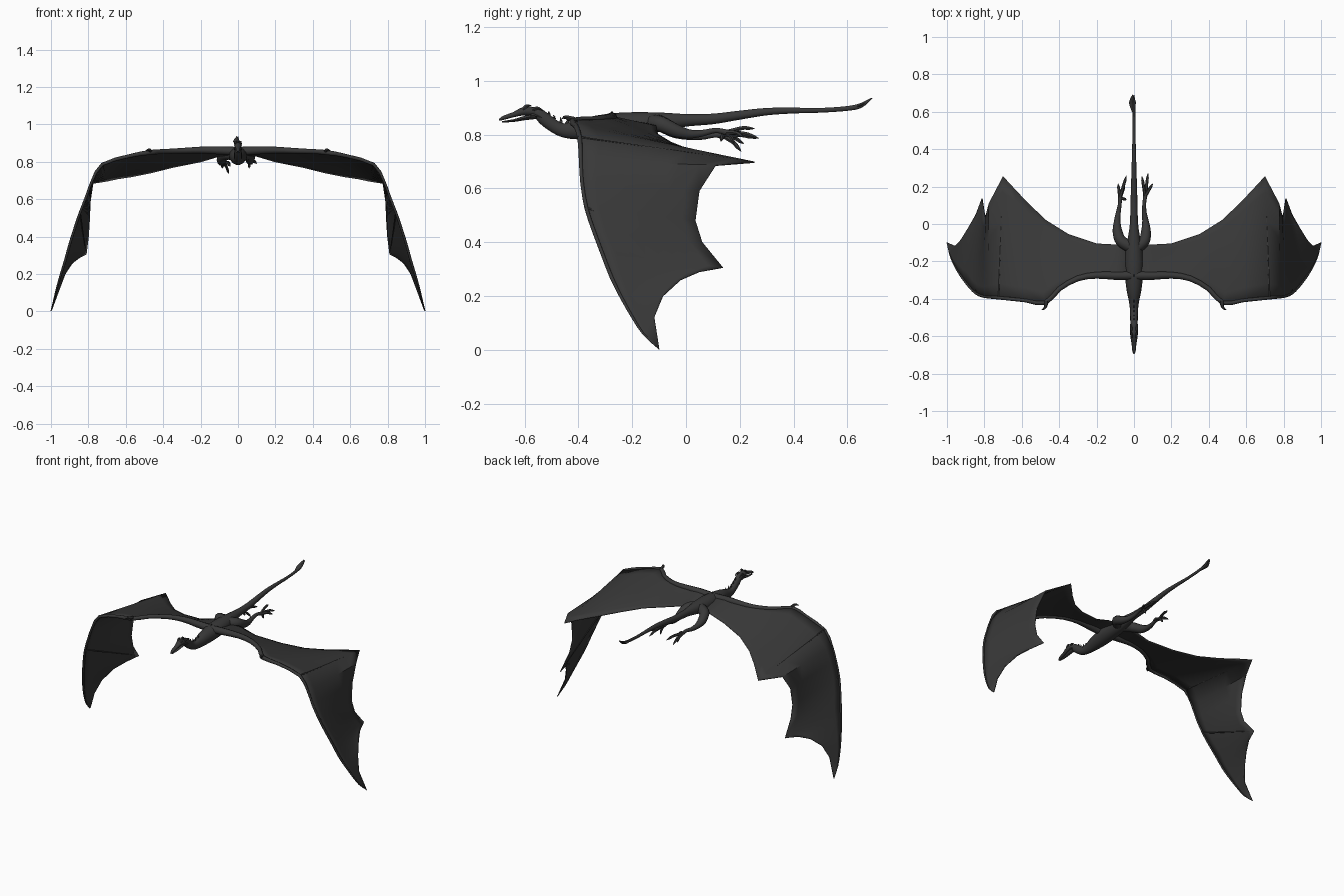
import bpy, bmesh, math
from mathutils import Vector

hide = bpy.data.materials.new("charcoal hide")
hide.diffuse_color = (0.04, 0.04, 0.04, 1)


def finish(name, bm, angle=50):
    bmesh.ops.recalc_face_normals(bm, faces=bm.faces)
    me = bpy.data.meshes.new(name)
    bm.to_mesh(me)
    bm.free()
    me.materials.append(hide)
    ob = bpy.data.objects.new(name, me)
    bpy.context.collection.objects.link(ob)
    bpy.ops.object.select_all(action='DESELECT')
    ob.select_set(True)
    bpy.context.view_layer.objects.active = ob
    bpy.ops.object.shade_smooth_by_angle(angle=math.radians(angle))
    return ob


def spline(pts, steps):
    """Catmull-Rom through points of any dimension."""
    p = [pts[0]] + list(pts) + [pts[-1]]
    out = []
    for i in range(1, len(p) - 2):
        for s in range(steps):
            t = s / steps
            out.append([0.5 * (2 * b + (c - a) * t + (2 * a - 5 * b + 4 * c - d) * t * t
                               + (3 * b - a - 3 * c + d) * t ** 3)
                        for a, b, c, d in zip(p[i - 1], p[i], p[i + 1], p[i + 2])])
    return out + [list(pts[-1])]


def tube(name, pts, sides=10, steps=4):
    """Loft through (x, y, z, side radius, up radius)."""
    pts = [tuple(p) + (p[3],) if len(p) == 4 else tuple(p) for p in pts]
    path = spline(pts, steps)
    bm = bmesh.new()
    rings = []
    for i, p in enumerate(path):
        a, b = path[max(i - 1, 0)], path[min(i + 1, len(path) - 1)]
        t = (Vector(b[:3]) - Vector(a[:3])).normalized()
        side = t.cross(Vector((0, 0, 1)))
        side = side.normalized() if side.length > 0.05 else Vector((1, 0, 0))
        up = side.cross(t)
        ring = []
        for k in range(sides):
            u = 2 * math.pi * k / sides
            ring.append(bm.verts.new(Vector(p[:3]) + side * math.cos(u) * max(p[3], 0.001)
                                     + up * math.sin(u) * max(p[4], 0.001)))
        rings.append(ring)
    for r, s in zip(rings, rings[1:]):
        for k in range(sides):
            j = (k + 1) % sides
            bm.faces.new((r[k], r[j], s[j], s[k]))
    bm.faces.new(rings[0])
    bm.faces.new(rings[-1])
    return finish(name, bm)


def mirror(ob):
    m = ob.modifiers.new("mirror", 'MIRROR')
    m.use_mirror_merge = False


# Wing membrane: leading and trailing edge at each span station
lead = [(0, -.29, .865), (.1, -.29, .87), (.2, -.285, .87), (.3, -.30, .865), (.4, -.355, .86),
        (.475, -.43, .855), (.58, -.415, .835), (.725, -.40, .79), (.78, -.395, .70),
        (.81, -.39, .62), (.845, -.375, .53), (.875, -.345, .44), (.90, -.315, .36),
        (.925, -.28, .27), (.95, -.24, .19), (.97, -.20, .12), (.985, -.16, .06), (1, -.10, .003)]
trail = [(0, -.11, .835), (.1, -.11, .83), (.2, -.105, .80), (.35, -.055, .77), (.47, .02, .74),
         (.57, .115, .72), (.64, .19, .71), (.70, .255, .697), (.775, .11, .685),
         (.79, .05, .59), (.795, .035, .48), (.80, .06, .40), (.812, .137, .305),
         (.845, .05, .29), (.885, -.02, .26), (.925, -.085, .20), (.955, -.118, .12),
         (.997, -.10, .006)]
bm = bmesh.new()
N = 8
rows = [[bm.verts.new(Vector(a).lerp(Vector(b), k / N)) for k in range(N + 1)]
        for a, b in zip(lead, trail)]
for r, s in zip(rows, rows[1:]):
    for k in range(N):
        bm.faces.new((r[k], r[k + 1], s[k + 1], s[k]))
wing = finish("wing_membrane", bm, 40)
sol = wing.modifiers.new("thickness", 'SOLIDIFY')
sol.thickness = 0.005
sol.offset = 0
mirror(wing)

# Arm and long finger along the leading edge
radii = [.024, .022, .018, .015, .013, .013, .010, .009] + [.007] * 6 + [.006, .005, .004, .002]
mirror(tube("wing_arm", [(x, y + r * .6, z - r * .4, r) for (x, y, z), r in zip(lead, radii)], 8, 2))

# Finger bones that stretch the membrane
for name, a, b in (("inner_finger", lead[7], trail[7]), ("outer_finger", lead[10], trail[12])):
    a, b = Vector(a), Vector(b)
    mirror(tube(name, [(*a.lerp(b, t), .005 - .0035 * t) for t in (0, .5, 1)], 6))

# Wrist claw
mirror(tube("wrist_claw", [(.47, -.415, .855, .012), (.472, -.437, .862, .009),
                           (.48, -.452, .864, .006), (.494, -.46, .858, .001)], 6))

# Neck, torso and tail in one flowing loft
tube("body", [
    (0, -.57, .885, .015, .014), (0, -.548, .878, .019, .021), (0, -.52, .853, .02, .025),
    (0, -.47, .820, .021, .025), (0, -.42, .815, .026, .033), (0, -.35, .825, .04, .043),
    (0, -.25, .835, .05, .047), (0, -.15, .842, .046, .042), (0, -.08, .848, .034, .034),
    (0, 0, .853, .022, .024), (0, .1, .858, .019, .020), (0, .2, .872, .016, .017),
    (0, .3, .885, .013, .014), (0, .4, .889, .010, .011), (0, .5, .890, .008, .009),
    (0, .6, .897, .007, .009), (0, .65, .908, .007, .009), (0, .69, .935, .002, .002)], 14)

# Tail blade
tube("tail_blade", [(-.007, .60, .898, .004, .004), (-.008, .645, .907, .018, .005),
                    (-.008, .67, .921, .012, .004), (-.007, .692, .936, .001, .001)], 8)

# Head
tube("upper_head", [(0, -.545, .88, .014, .014), (0, -.575, .886, .02, .018),
                    (0, -.605, .886, .019, .016), (0, -.64, .874, .013, .010),
                    (0, -.675, .863, .010, .008), (0, -.694, .854, .003, .004)], 10)
tube("lower_jaw", [(0, -.555, .870, .015, .012), (0, -.60, .861, .014, .008),
                   (0, -.64, .852, .010, .005), (0, -.683, .847, .003, .003)], 8)
for name, pts in (
        ("brow_horn", [(.011, -.605, .893, .008), (.013, -.592, .906, .007), (.014, -.575, .908, .001)]),
        ("rear_horn", [(.013, -.57, .893, .008), (.016, -.55, .898, .006), (.018, -.53, .888, .001)]),
        ("cheek_spike", [(.013, -.575, .873, .007), (.018, -.553, .868, .004), (.019, -.535, .863, .001)])):
    mirror(tube(name, pts, 6))

# Spines down the neck and back
for i, (y, z, h) in enumerate([(-.515, .872, .014), (-.495, .852, .02), (-.47, .84, .024),
                               (-.445, .84, .022), (-.415, .845, .018), (-.28, .875, .011)]):
    tube(f"neck_spine_{i + 1}", [(0, y, z - .006, .004, .010), (0, y + .006, z + h * .5, .003, .006),
                                 (0, y + .002, z + h, .001, .001)], 6)

# Legs, trailing behind; each foot has its own toe pose
legs = {
    "left": ([(-.02, -.12, .842, .034), (-.07, -.09, .838, .03), (-.088, -.04, .812, .026),
              (-.09, .01, .797, .018), (-.084, .06, .793, .013), (-.076, .105, .798, .010),
              (-.075, .14, .795, .011)],
             [(-.04, .26, .785), (-.05, .205, .737), (-.085, .215, .765), (-.04, .13, .775)]),
    "right": ([(.02, -.12, .842, .034), (.055, -.09, .838, .03), (.064, -.04, .815, .026),
               (.062, .01, .802, .018), (.055, .06, .805, .013), (.055, .11, .815, .010),
               (.06, .15, .808, .011)],
              [(.075, .272, .785), (.10, .215, .79), (.042, .255, .822), (.06, .18, .765)]),
}
for side, (leg, toes) in legs.items():
    tube(side + "_leg", leg, 10)
    ankle = Vector(leg[-1][:3])
    for i, tip in enumerate(toes):
        tip = Vector(tip)
        mid = ankle.lerp(tip, .55) + Vector((0, 0, .008))
        near = ankle.lerp(tip, .8) + Vector((0, 0, .004))
        tube(f"{side}_toe_{i + 1}", [(*ankle, .010), (*mid, .008), (*near, .007), (*tip, .001)], 6)
